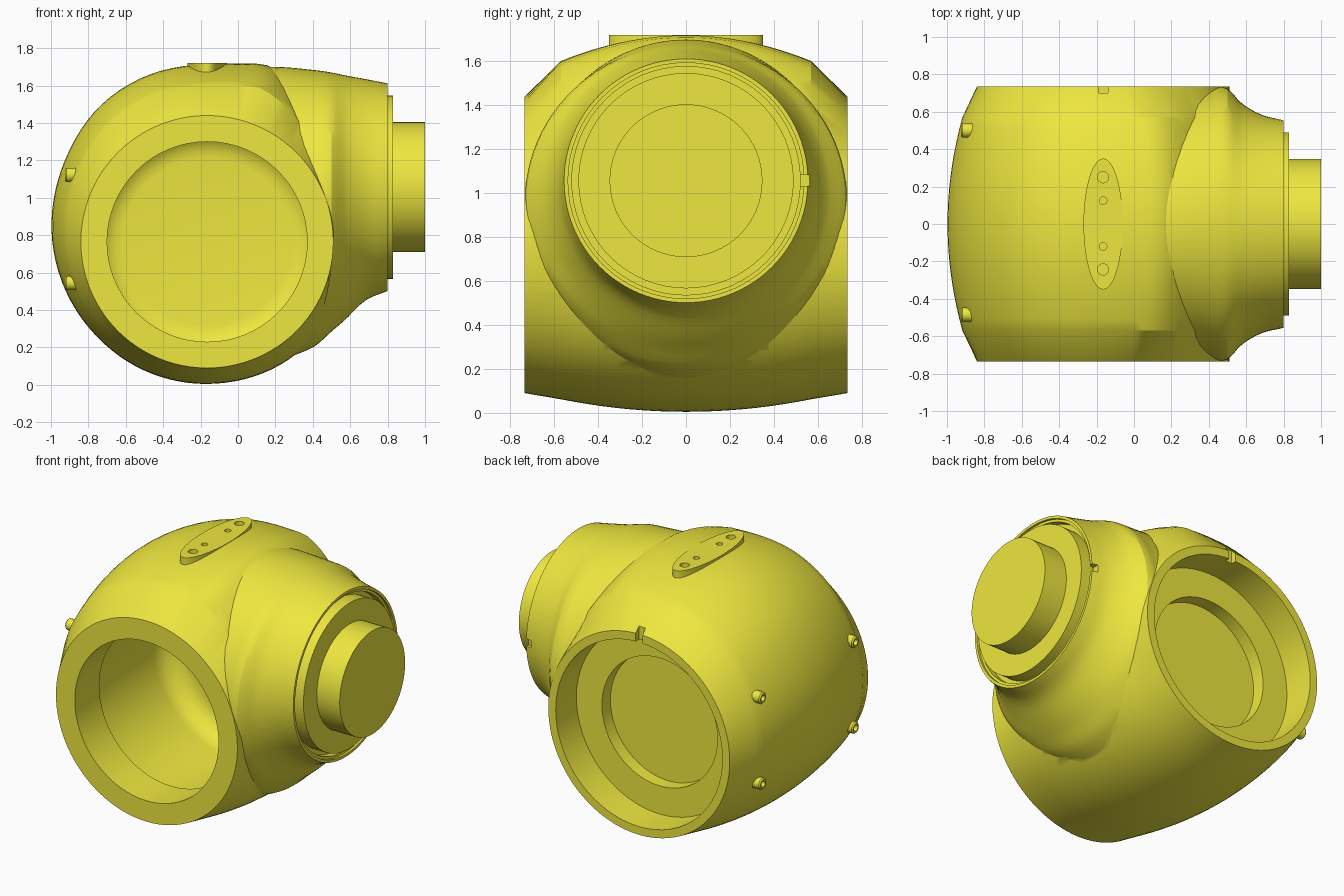
import bpy, bmesh
from math import sin, cos, pi, radians
from mathutils import Vector

if "Cube" in bpy.data.objects:
    bpy.data.objects.remove(bpy.data.objects["Cube"])

AX, AZ, NZ = -0.165, 0.765, 1.057      # barrel axis (x, z) and neck axis height
yellow = bpy.data.materials.new("yellow_paint")
yellow.diffuse_color = (0.86, 0.80, 0.05, 1)
yellow.use_nodes = True
yellow.node_tree.nodes["Principled BSDF"].inputs["Base Color"].default_value = yellow.diffuse_color


def loft(name, rings):
    """Skin a list of rings with quads and cap both ends."""
    bm = bmesh.new()
    vs = [[bm.verts.new(p) for p in ring] for ring in rings]
    n = len(rings[0])
    for a, b in zip(vs, vs[1:]):
        for i in range(n):
            bm.faces.new((a[i], a[(i + 1) % n], b[(i + 1) % n], b[i]))
    bm.faces.new(vs[0])
    bm.faces.new(vs[-1])
    bmesh.ops.recalc_face_normals(bm, faces=bm.faces)
    me = bpy.data.meshes.new(name)
    bm.to_mesh(me)
    bm.free()
    ob = bpy.data.objects.new(name, me)
    bpy.context.collection.objects.link(ob)
    me.materials.append(yellow)
    return ob


def lathe(name, profile, centre, axis, n=64, squash=1.0):
    """Turn (radius, distance along axis) points around an axis."""
    axis = Vector(axis)
    u = Vector((0, 0, 1)) if abs(axis.z) < 0.5 else Vector((0, 1, 0))
    v = axis.cross(u) * squash
    c = Vector(centre)
    return loft(name, [[c + axis * h + (u * cos(2 * pi * i / n) + v * sin(2 * pi * i / n)) * r
                        for i in range(n)] for r, h in profile])


def box(name, centre, size):
    x, y, z = (s / 2 for s in size)
    c = Vector(centre)
    return loft(name, [[c + Vector((a, b, h)) for a, b in ((-x, -y), (x, -y), (x, y), (-x, y))]
                       for h in (-z, z)])


def boolean(ob, other, op):
    other.hide_render = True
    m = ob.modifiers.new(op, 'BOOLEAN')
    m.operation, m.solver, m.object = op, 'EXACT', other
    bpy.context.view_layer.objects.active = ob
    bpy.ops.object.modifier_apply(modifier=m.name)
    bpy.data.objects.remove(other)


def interp(pts, t):
    """Smooth curve through (t, value) points."""
    k = 0
    while k < len(pts) - 2 and t > pts[k + 1][0]:
        k += 1

    def slope(i):
        a, b = pts[max(i - 1, 0)], pts[min(i + 1, len(pts) - 1)]
        return (b[1] - a[1]) / (b[0] - a[0])
    (t0, p0), (t1, p1) = pts[k], pts[k + 1]
    d = t1 - t0
    s = (t - t0) / d
    return ((2 * s**3 - 3 * s**2 + 1) * p0 + (s**3 - 2 * s**2 + s) * d * slope(k)
            + (3 * s**2 - 2 * s**3) * p1 + (s**3 - s**2) * d * slope(k + 1))


# Barrel: egg-shaped sections along y, crowned in the middle, bevelled to round ends
EGG = [(0, .72), (45, .87), (70, .995), (80, .967), (90, .95), (110, .945), (128, .925),
       (150, .877), (172, .84), (200, .80), (225, .775), (270, .76), (315, .765), (340, .74)]
EGG = [(a - 360, r) for a, r in EGG[-2:]] + EGG + [(a + 360, r) for a, r in EGG[:2]]


def barrel_ring(y, n=96):
    ring = []
    for i in range(n):
        a = 360 * i / n
        r = interp(EGG, a)
        drop = 0.057 + (r - 0.76) * 0.3
        r -= drop * min(1, abs(y) / 0.57) ** 2
        if abs(y) > 0.57:
            r += (0.675 - r) * (abs(y) - 0.57) / 0.165
        ring.append((AX + r * cos(radians(a)), y, AZ + r * sin(radians(a))))
    return ring


ys = [-0.735] + [-0.57 + 1.14 * i / 18 for i in range(19)] + [0.735]
housing = loft("elbow_housing", [barrel_ring(y) for y in ys])

# Neck: elliptical sections along x narrowing to a round end
NECK = [(-.1, .69, .32, 1.65), (0, .71, .20, 1.69), (.2, .722, .14, 1.70), (.4, .73, .20, 1.684),
        (.5, .725, .285, 1.67), (.57, .65, .345, 1.655), (.68, .585, .45, 1.635), (.8, .555, .502, 1.612)]


def neck_ring(x, n=96):
    w, b, t = (interp([(p[0], p[j]) for p in NECK], x) for j in (1, 2, 3))
    return [(x, w * cos(2 * pi * i / n), (b + t) / 2 + (t - b) / 2 * sin(2 * pi * i / n))
            for i in range(n)]


boolean(housing, loft("neck", [neck_ring(-.1 + .9 * i / 30) for i in range(31)]), 'UNION')

# Oval mounting pad on top
boolean(housing, lathe("pad", [(.35, 1.58), (.35, 1.72)], (AX, 0, 0), (0, 0, 1), squash=0.3), 'UNION')

# Front cavity with undercut and rounded floor
fillet = [(.45 + .15 * cos(a * pi / 12), .19 + .15 * sin(a * pi / 12)) for a in range(7)]
cutters = [lathe("front_cut", [(.535, -.8), (.535, -.475), (.60, -.475)] + fillet,
                 (AX, 0, AZ), (0, 1, 0))]
# Stepped recess at the back and round groove seat in the neck end
cutters.append(lathe("back_cut", [(.43, .425), (.43, .515), (.62, .515), (.62, .8)],
                     (AX, 0, AZ), (0, 1, 0)))
cutters.append(lathe("neck_cut", [(.52, .74), (.52, .785), (.537, .785), (.537, .9)],
                     (0, 0, NZ), (1, 0, 0)))
# Alignment notches in both rims
cutters.append(box("rim_notch", (AX, .73, 1.42), (.05, .06, .14)))
cutters.append(box("neck_notch", (.79, .54, NZ), (.06, .07, .05)))
# Pad screw holes
for y, r in ((.25, .03), (.125, .02), (-.12, .02), (-.243, .03)):
    cutters.append(lathe("pad_hole", [(r, 1.66), (r, 1.8)], (AX, y, 0), (0, 0, 1), 24))
for c in cutters:
    boolean(housing, c, 'DIFFERENCE')

# Output flange and boss in the neck
parts = [housing, lathe("output_flange", [(.49, .70), (.49, .83), (.348, .83), (.348, 1.0)],
                        (0, 0, NZ), (1, 0, 0))]

# Four socket screws on the rounded side
for y in (-.485, .5):
    for z in (.545, 1.122):
        parts.append(lathe("socket_screw", [(.038, .82), (.038, .917), (.03, .925), (.02, .925), (.02, .90)],
                           (0, y, z), (-1, 0, 0), 20))

# Smooth shading with crisp edges
for ob in parts:
    bpy.ops.object.select_all(action='DESELECT')
    ob.select_set(True)
    bpy.context.view_layer.objects.active = ob
    bpy.ops.object.shade_smooth_by_angle(angle=radians(25))
